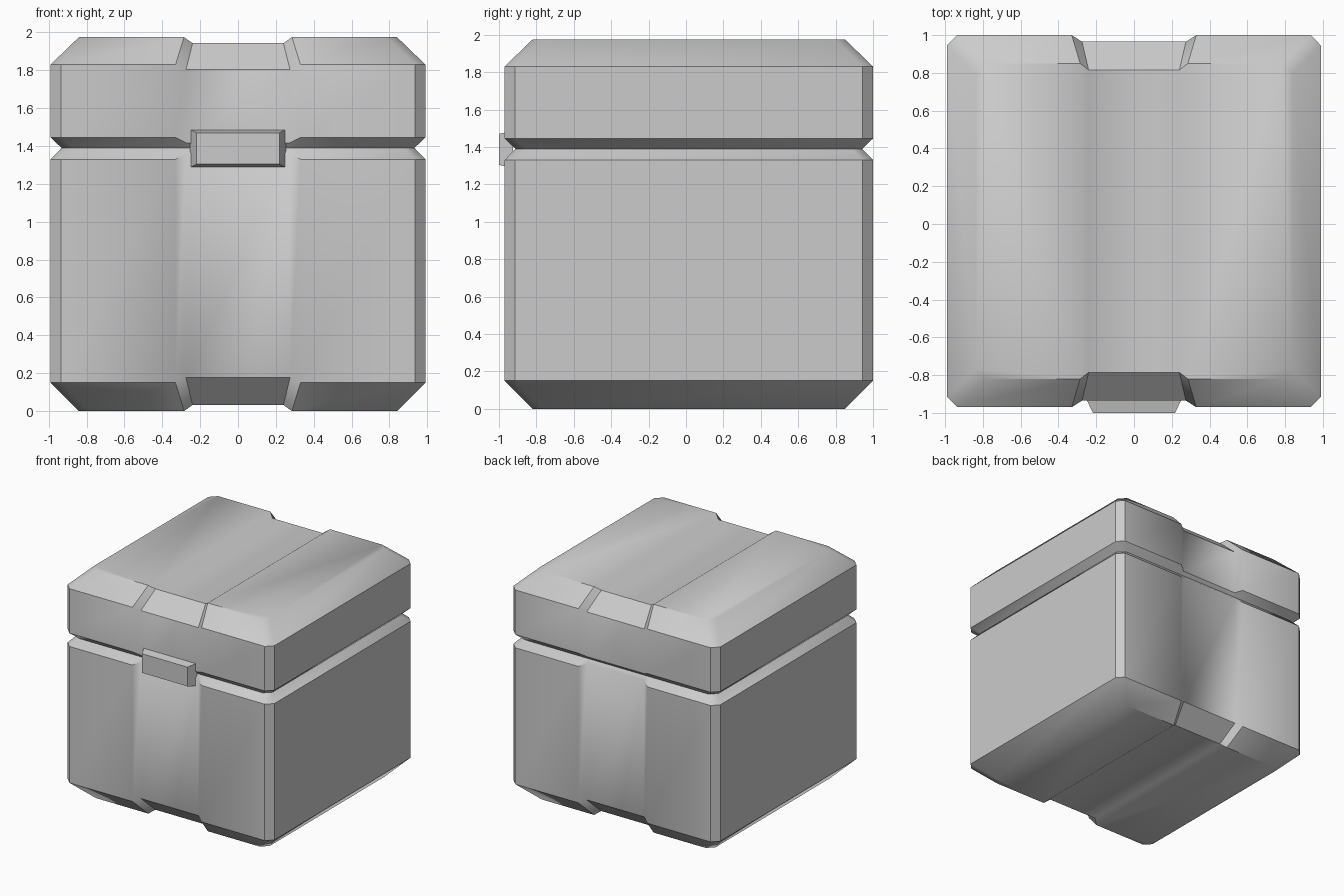
import bpy, bmesh

if "Cube" in bpy.data.objects:
    bpy.data.objects.remove(bpy.data.objects["Cube"])

CY = 0.015      # body centre in y (the latch sticks out at the front)
CORNER = 0.055  # vertical corner chamfer


def finish(bm, name, angle):
    bmesh.ops.recalc_face_normals(bm, faces=bm.faces[:])
    mesh = bpy.data.meshes.new(name)
    bm.to_mesh(mesh)
    bm.free()
    ob = bpy.data.objects.new(name, mesh)
    bpy.context.collection.objects.link(ob)
    bpy.ops.object.select_all(action='DESELECT')
    ob.select_set(True)
    bpy.context.view_layer.objects.active = ob
    bpy.ops.object.shade_smooth_by_angle(angle=angle)
    return ob


def ring(bm, z, inset, outer, inner, depth, dz):
    """Chamfered rectangle with a recessed band in the middle of front and back."""
    hx, hy = 0.99 - inset, 0.985 - inset
    half = [(hx, hy - CORNER, z), (hx - CORNER, hy, z),
            (outer, hy, z), (inner, hy - depth, z + dz)]
    back = half + [(-x, y, h) for x, y, h in reversed(half)]
    loop = back + [(x, -y, h) for x, y, h in reversed(back)]
    return [bm.verts.new((x, y + CY, h)) for x, y, h in loop]


# Chest body: z, inset, band outer x, band inner x, band depth, band z shift
levels = [
    (0.00, 0.150, 0.285, 0.24, 0.035, 0.032),
    (0.15, 0.000, 0.330, 0.275, 0.035, 0.027),
    (1.33, 0.000, 0.330, 0.275, 0.035, 0.030),
    (1.39, 0.058, 0.300, 0.265, 0.000, 0.000),
    (1.445, 0.000, 0.330, 0.275, 0.035, -0.028),
    (1.83, 0.000, 0.330, 0.275, 0.035, -0.027),
    (1.975, 0.150, 0.285, 0.24, 0.035, -0.032),
]
bm = bmesh.new()
rings = [ring(bm, *lv) for lv in levels]
for a, b in zip(rings, rings[1:]):
    for i in range(16):
        j = (i + 1) % 16
        bm.faces.new((a[i], a[j], b[j], b[i]))
# Top and bottom: side panels, steps and the sunken band
for r in (rings[0], rings[-1]):
    for ids in ((0, 1, 2, 13, 14, 15), (2, 3, 12, 13), (3, 4, 11, 12),
                (4, 5, 10, 11), (5, 6, 7, 8, 9, 10)):
        bm.faces.new([r[i] for i in ids])
finish(bm, "chest_body", 0.68)

# Latch: tapered block on the front
bm = bmesh.new()
bmesh.ops.create_cube(bm, size=1)
for v in bm.verts:
    front = v.co.y < 0
    sx, sz = (0.218, 0.083) if front else (0.253, 0.1)
    v.co = (sx if v.co.x > 0 else -sx, -1.0 if front else -0.925,
            1.387 + (sz if v.co.z > 0 else -sz))
finish(bm, "latch", 0.4)
